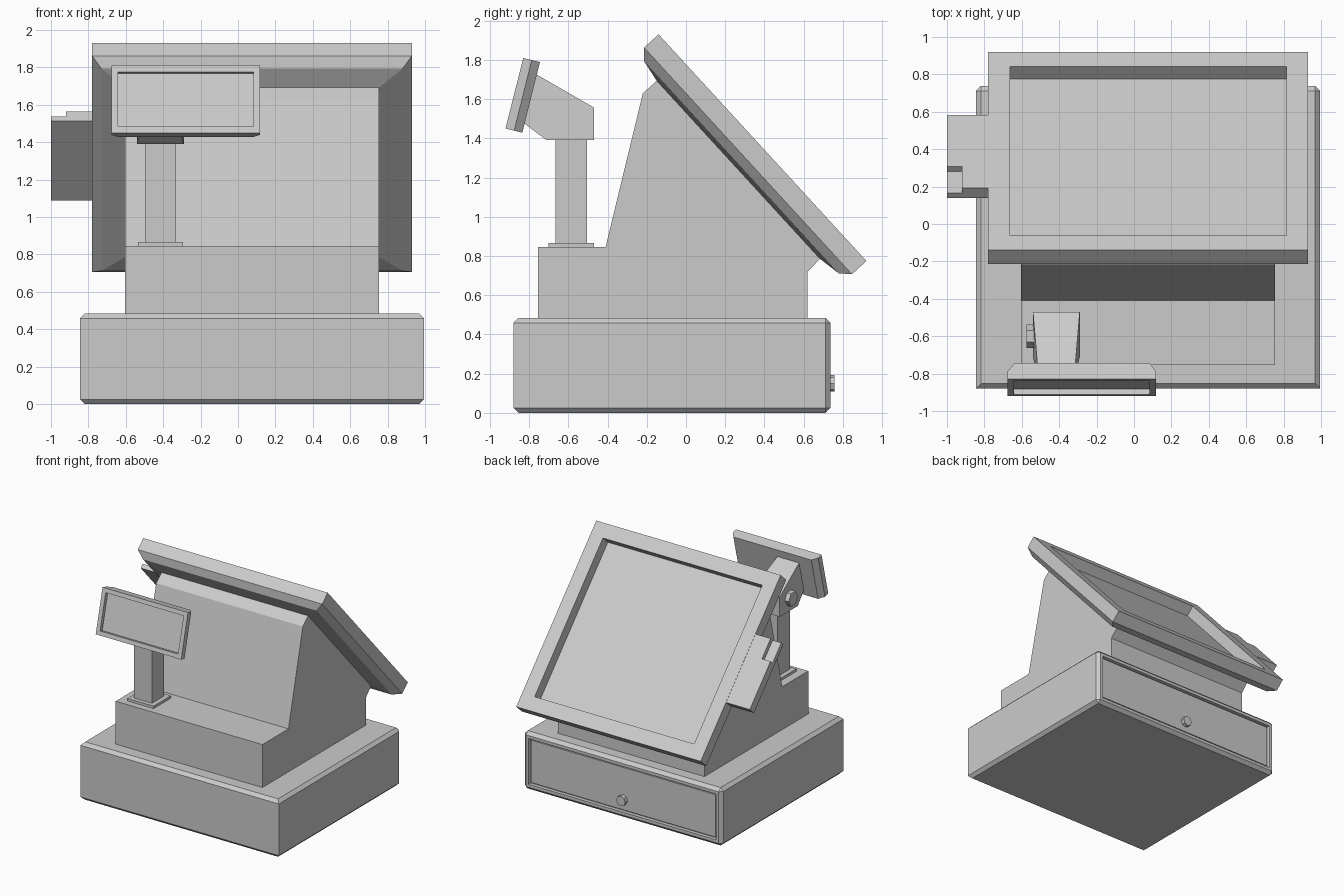
import bpy, bmesh, math
from mathutils import Matrix, Vector

if "Cube" in bpy.data.objects:
    bpy.data.objects.remove(bpy.data.objects["Cube"])


def finish(name, bm, matrix=Matrix()):
    bm.transform(matrix)
    bmesh.ops.recalc_face_normals(bm, faces=bm.faces)
    mesh = bpy.data.meshes.new(name)
    bm.to_mesh(mesh)
    bm.free()
    ob = bpy.data.objects.new(name, mesh)
    bpy.context.collection.objects.link(ob)
    return ob


def loft(rings):
    """Closed solid through rings of points; the first ring's cap comes first."""
    bm = bmesh.new()
    loops = [[bm.verts.new(p) for p in r] for r in rings]
    bm.faces.new(loops[0])
    bm.faces.new(loops[-1])
    n = len(loops[0])
    for a, b in zip(loops, loops[1:]):
        for i in range(n):
            j = (i + 1) % n
            bm.faces.new((a[i], a[j], b[j], b[i]))
    bmesh.ops.recalc_face_normals(bm, faces=bm.faces)
    bm.faces.ensure_lookup_table()
    return bm


def slab(x0, x1, s0, s1, levels):
    """Stacked rectangles; each level is (height, x inset, s inset)."""
    return loft([[(x0 + a, s0 + b, n), (x1 - a, s0 + b, n),
                  (x1 - a, s1 - b, n), (x0 + a, s1 - b, n)] for n, a, b in levels])


def box(x0, x1, y0, y1, z0, z1):
    return slab(x0, x1, y0, y1, [(z1, 0, 0), (z0, 0, 0)])


def recess(bm, face, border, depth):
    bmesh.ops.inset_individual(bm, faces=[face], thickness=border, depth=0)
    bmesh.ops.inset_individual(bm, faces=[face], thickness=0, depth=-depth)


def knob(name, loc, radius, length, axis, sides):
    bm = bmesh.new()
    bmesh.ops.create_cone(bm, cap_ends=True, segments=sides, radius1=radius,
                          radius2=radius, depth=length)
    return finish(name, bm, Matrix.Translation(loc) @ Matrix.Rotation(math.pi / 2, 4, axis))


def frame(origin, s_dir, n_dir):
    """Matrix from local (x, s, n) to the world, for tilted parts."""
    m = Matrix((Vector((1, 0, 0)), Vector(s_dir), Vector(n_dir))).transposed().to_4x4()
    return Matrix.Translation(origin) @ m


# cash drawer: chamfered except on the front uprights, grooved panel at the back
bm = box(-.845, .995, -.88, .737, 0, .485)
edges = [e for e in bm.edges
         if abs(e.verts[0].co.z - e.verts[1].co.z) < .01 or e.verts[0].co.y > 0]
bmesh.ops.bevel(bm, geom=edges, offset=.026, segments=1, affect='EDGES')
bm.normal_update()
back = max(bm.faces, key=lambda f: f.calc_center_median().y)
recess(bm, back, .035, .03)
recess(bm, back, .02, -.018)
finish("cash_drawer", bm)
knob("drawer_lock", (.075, .735, .15), .042, .045, 'X', 8)

# register body
profile = [(-.755, .48), (-.755, .845), (-.41, .845), (-.22, 1.63), (-.149, 1.693),
           (-.134, 1.707), (.698, .799), (.683, .785), (.62, .72), (.62, .48)]
finish("register_body", loft([[(x, y, z) for y, z in profile] for x in (-.605, .755)]))

# touch screen
tilt = frame((0, -.14, 1.93), (0, .676, -.737), (0, .737, .676))
bm = slab(-.78, .93, 0, 1.568, [(0, 0, 0), (-.10, 0, 0), (-.147, .05, .05),
                                (-.167, .175, .168)])
recess(bm, bm.faces[0], .164, .09)
finish("touch_screen", bm, tilt)

# card reader with a notch at its upper outer corner
reader = finish("card_reader", box(-1, -.775, .495, 1.072, -.076, -.002), tilt)
cutter = finish("reader_notch_cutter", box(-1.1, -.92, .4, .666, -.039, .1), tilt)
cutter.hide_render = True
cutter.hide_viewport = True
mod = reader.modifiers.new("notch", 'BOOLEAN')
mod.operation = 'DIFFERENCE'
mod.solver = 'EXACT'
mod.object = cutter

# customer display pole
finish("pole_foot", box(-.535, -.293, -.70, -.47, .84, .866))
finish("pole", box(-.497, -.332, -.665, -.505, .85, 1.40))

# neck: tapers towards the display
neck = [(-.47, 1.39, .125), (-.47, 1.557, .125), (-.765, 1.727, .10),
        (-.83, 1.48, .10), (-.71, 1.39, .125)]
finish("display_neck", loft([[(-.415 + side * w, y, z) for y, z, w in neck]
                             for side in (-1, 1)]))
knob("tilt_knob", (-.545, -.60, 1.50), .062, .06, 'Y', 6)

# customer display
bm = slab(-.675, .117, 0, .371, [(0, 0, 0), (-.045, 0, 0), (-.088, .035, 0)])
recess(bm, bm.faces[0], .049, .03)
finish("customer_display", bm, frame((0, -.92, 1.45), (0, .243, .970), (0, -.970, .243)))
